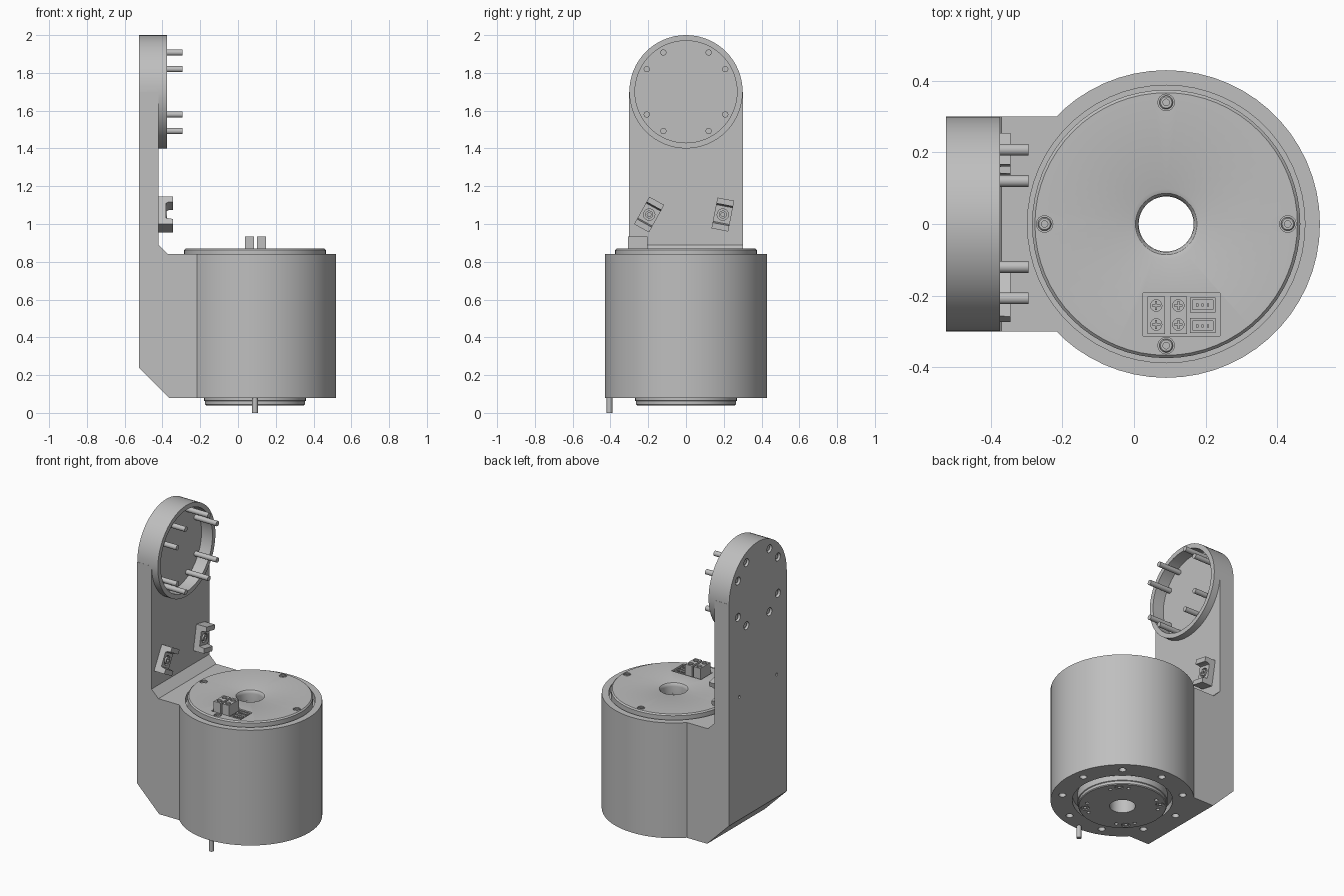
import bpy, bmesh, math
from mathutils import Vector, Matrix

cube = bpy.data.objects.get("Cube")
if cube:
    bpy.data.objects.remove(cube)

GREY = (0.52, 0.52, 0.52, 1)
grey = bpy.data.materials.new("machined_grey")
grey.use_nodes = True
grey.diffuse_color = GREY
grey.node_tree.nodes["Principled BSDF"].inputs["Base Color"].default_value = GREY

AXIS_X = 0.09            # motor axis
HEAD_Z = 1.7             # centre of the arm's round head
BACK, FACE, RIM = -0.525, -0.42, -0.375


def make(name, bm):
    bmesh.ops.recalc_face_normals(bm, faces=bm.faces)
    me = bpy.data.meshes.new(name)
    bm.to_mesh(me)
    bm.free()
    me.materials.append(grey)
    ob = bpy.data.objects.new(name, me)
    bpy.context.collection.objects.link(ob)
    return ob


def rod(name, r, start, end, segs=24):
    """Cylinder between two points."""
    a, b = Vector(start), Vector(end)
    bm = bmesh.new()
    turn = (b - a).to_track_quat('Z', 'Y').to_matrix().to_4x4()
    bmesh.ops.create_cone(bm, cap_ends=True, segments=segs, radius1=r, radius2=r,
                          depth=(b - a).length, matrix=Matrix.Translation((a + b) / 2) @ turn)
    return make(name, bm)


def box(name, lo, hi):
    lo, hi = Vector(lo), Vector(hi)
    bm = bmesh.new()
    bmesh.ops.create_cube(bm, size=1, matrix=Matrix.Translation((lo + hi) / 2)
                          @ Matrix.Diagonal((*(hi - lo), 1)))
    return make(name, bm)


def prism(name, points, push):
    bm = bmesh.new()
    face = bm.faces.new([bm.verts.new(p) for p in points])
    out = bmesh.ops.extrude_face_region(bm, geom=[face])
    bmesh.ops.translate(bm, vec=push, verts=[v for v in out["geom"]
                                             if isinstance(v, bmesh.types.BMVert)])
    # the starting face stays as the other cap
    return make(name, bm)


def lathe(name, profile, centre, segs=48):
    """Closed (radius, z) profile turned about a vertical axis."""
    cx, cy = centre
    bm = bmesh.new()
    verts = [bm.verts.new((cx + r, cy, z)) for r, z in profile]
    edges = [bm.edges.new((v, verts[i - 1])) for i, v in enumerate(verts)]
    bmesh.ops.spin(bm, geom=verts + edges, cent=(cx, cy, 0), axis=(0, 0, 1),
                   angle=math.tau, steps=segs)
    bmesh.ops.remove_doubles(bm, verts=bm.verts, dist=1e-5)
    return make(name, bm)


def boolean(ob, others, mode='DIFFERENCE'):
    """Apply each boolean and remove the helper."""
    bpy.context.view_layer.objects.active = ob
    for other in others:
        other.hide_render = True
        mod = ob.modifiers.new("bool", 'BOOLEAN')
        mod.operation, mod.solver, mod.object = mode, 'EXACT', other
        bpy.ops.object.modifier_apply(modifier=mod.name)
        bpy.data.objects.remove(other)


def ring(count, r, phase=0):
    """Points around the motor axis."""
    for i in range(count):
        a = math.radians(phase) + math.tau * i / count
        yield AXIS_X + r * math.cos(a), r * math.sin(a)


def up(name, r, xy, z0, z1, segs=24):
    return rod(name, r, (*xy, z0), (*xy, z1), segs)


axis = (AXIS_X, 0)

# Housing and upright arm in one body
W = 0.301
side = [(BACK, 0.24), (-0.365, 0.08), (0, 0.08), (0, 0.84), (-0.37, 0.84),
        (FACE, 0.89), (FACE, HEAD_Z), (BACK, HEAD_Z)]
body = prism("housing_and_arm", [(x, -W, z) for x, z in side], (0, 2 * W, 0))
boolean(body, [rod("head", 0.3, (BACK, 0, HEAD_Z), (RIM, 0, HEAD_Z), 64),
               up("barrel", 0.43, axis, 0.08, 0.84, 60)], 'UNION')

pin_spots = [(0.24 * math.cos(a), HEAD_Z + 0.24 * math.sin(a))
             for a in (math.radians(d + q) for q in (0, 90, 180, 270) for d in (30, 60))]
clips = [(-0.195, 29), (0.195, 11)]
CLIP_Z = 1.05

cuts = [up("cover_seat", 0.388, axis, 0.80, 1.0, 60),
        up("flange_seat", 0.30, axis, 0, 0.12, 48),
        up("bore", 0.077, axis, 0, 1, 48),
        rod("head_recess", 0.27, (-0.455, 0, HEAD_Z), (0, 0, HEAD_Z), 64)]
cuts += [up("bolt_hole", 0.022, p, 0, 0.13, 16) for p in ring(9, 0.365, 90)]
cuts += [rod("counterbore", 0.026, (-0.6, y, z), (-0.5, y, z), 20) for y, z in pin_spots]
cuts += [rod("clip_hole", 0.01, (-0.6, y, CLIP_Z), (-0.5, y, CLIP_Z), 12) for y, _ in clips]
boolean(body, cuts)

# Screws through the arm head
for y, z in pin_spots:
    rod("head_pin", 0.0165, (-0.515, y, z), (-0.295, y, z), 16)

# Top cover with rounded bore, screw seats and connector pocket
cover = lathe("top_cover", [(0.077, 0.80), (0.375, 0.80), (0.375, 0.862), (0.367, 0.87),
                            (0.098, 0.87), (0.086, 0.866), (0.079, 0.857), (0.077, 0.845)],
              axis, 64)
boolean(cover, [up("seat", 0.023, p, 0.858, 0.9) for p in ring(4, 0.34)]
        + [box("pocket", (0.025, -0.313, 0.84), (0.24, -0.193, 0.9))])
for p in ring(4, 0.34):
    lathe("cover_screw", [(0.009, 0.85), (0.019, 0.85), (0.019, 0.866),
                          (0.016, 0.869), (0.009, 0.869)], p, 18)

# Tall two-pole power connectors
for x in (0.038, 0.1):
    plug = box("power_connector", (x, -0.307, 0.83), (x + 0.048, -0.203, 0.935))
    mid = x + 0.024
    boolean(plug, [up("socket", 0.016, (mid, y), 0.90, 1, 16) for y in (-0.228, -0.281)])
    for y in (-0.228, -0.281):
        box("power_contact", (mid - 0.012, y - 0.003, 0.89), (mid + 0.012, y + 0.003, 0.93))
        box("power_contact", (mid - 0.003, y - 0.012, 0.89), (mid + 0.003, y + 0.012, 0.93))

# Low signal connectors
for y in (-0.305, -0.247):
    plug = box("signal_connector", (0.156, y, 0.83), (0.228, y + 0.042, 0.868))
    boolean(plug, [box("slot", (0.163, y + 0.008, 0.85), (0.221, y + 0.034, 0.9))])
    for x in (0.177, 0.192, 0.207):
        box("signal_contact", (x - 0.003, y + 0.016, 0.84), (x + 0.003, y + 0.024, 0.865))

# Output flange underneath
flange = lathe("output_flange", [(0.077, 0.12), (0.077, 0.04), (0.26, 0.04), (0.265, 0.045),
                                 (0.265, 0.062), (0.27, 0.065), (0.27, 0.12)], axis)
boolean(flange, [up("seat", 0.026, p, 0, 0.055, 16) for p in ring(4, 0.225, 45)]
        + [up("dowel_hole", 0.011, p, 0, 0.06, 12)
           for phase in (30, 60) for p in ring(4, 0.215, phase)])
for p in ring(4, 0.225, 45):
    lathe("flange_screw", [(0.01, 0.07), (0.021, 0.07), (0.021, 0.042), (0.01, 0.042)], p, 18)
up("locating_pin", 0.015, (AXIS_X, -0.405), 0, 0.1, 16)

# Tilted cable clips on the arm face
for y, tilt in clips:
    channel = [(FACE - 0.005, -0.083), (-0.345, -0.083), (-0.345, -0.052), (-0.38, -0.045),
               (-0.38, 0.045), (-0.365, 0.052), (-0.345, 0.052), (-0.345, 0.083),
               (FACE - 0.005, 0.083)]
    clip = prism("cable_clip", [(x, -0.045, z) for x, z in channel], (0, 0.09, 0))
    boolean(clip, [rod("hole", 0.03, (-0.395, 0, 0), (-0.3, 0, 0))])
    screw = rod("clip_screw", 0.021, (-0.41, 0, 0), (-0.375, 0, 0))
    boolean(screw, [rod("hex", 0.011, (-0.388, 0, 0), (-0.3, 0, 0), 6)])
    place = Matrix.Translation((0, y, CLIP_Z)) @ Matrix.Rotation(-math.radians(tilt), 4, 'X')
    for ob in (clip, screw):
        ob.data.transform(place)

# Smooth round walls, keep edges crisp
for ob in bpy.context.collection.objects:
    if ob.type == 'MESH' and grey.name in ob.data.materials:
        ob.data.shade_smooth()
        ob.data.set_sharp_from_angle(angle=math.radians(30))
